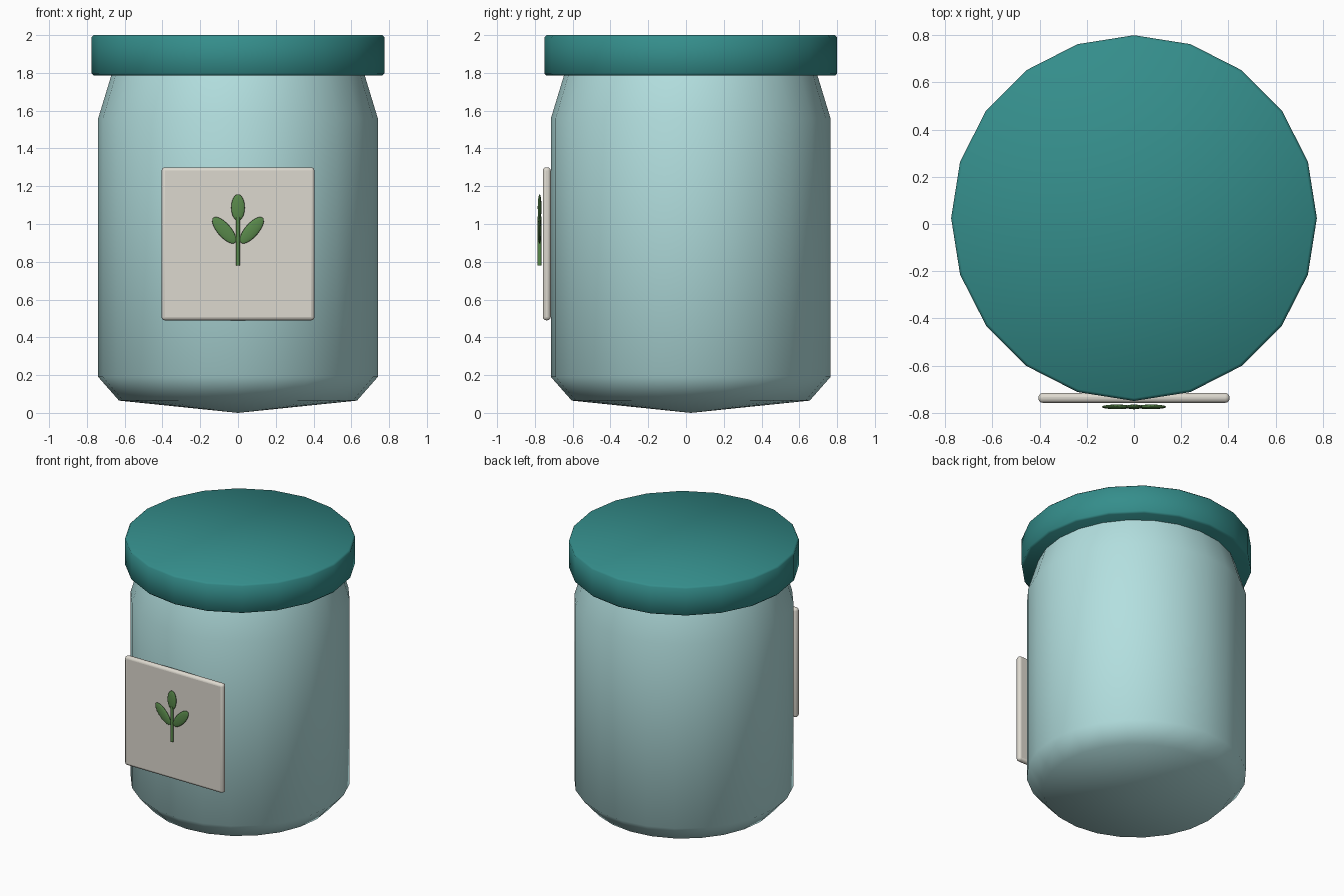
import bpy, math

if "Cube" in bpy.data.objects:
    bpy.data.objects.remove(bpy.data.objects["Cube"])

CY = 0.025  # centre of the jar in depth


def material(name, rgb):
    m = bpy.data.materials.new(name)
    m.diffuse_color = (*rgb, 1)
    m.use_nodes = True
    m.node_tree.nodes["Principled BSDF"].inputs["Base Color"].default_value = m.diffuse_color
    return m


GLASS = material("pale_glass", (0.45, 0.74, 0.74))
TEAL = material("teal", (0.035, 0.27, 0.26))
PAPER = material("paper", (0.72, 0.69, 0.62))
GREEN = material("leaf_green", (0.1, 0.25, 0.07))


def lathe(name, profile, sides, mat, angle):
    """Revolve (radius, z) points; the first and last radius are 0 (poles)."""
    rings = profile[1:-1]
    verts = [(0, CY, profile[0][1])]
    for r, z in rings:
        for i in range(sides):
            a = 2 * math.pi * i / sides
            verts.append((r * math.cos(a), CY + r * math.sin(a), z))
    verts.append((0, CY, profile[-1][1]))
    faces = []
    last = len(verts) - 1
    for i in range(sides):
        j = (i + 1) % sides
        faces.append((0, 1 + j, 1 + i))
        for k in range(len(rings) - 1):
            a, b = 1 + k * sides, 1 + (k + 1) * sides
            faces.append((a + i, a + j, b + j, b + i))
        top = 1 + (len(rings) - 1) * sides
        faces.append((top + i, top + j, last))
    mesh = bpy.data.meshes.new(name)
    mesh.from_pydata(verts, [], faces)
    ob = bpy.data.objects.new(name, mesh)
    bpy.context.collection.objects.link(ob)
    finish(ob, name, mat, angle)
    return ob


def finish(ob, name, mat, angle=60):
    ob.name = name
    ob.data.materials.append(mat)
    bpy.ops.object.select_all(action='DESELECT')
    ob.select_set(True)
    bpy.context.view_layer.objects.active = ob
    bpy.ops.object.shade_smooth_by_angle(angle=math.radians(angle))


# Jar body with chamfered foot, shallow pointed base and sloping shoulder
lathe("jar_body", [(0, 0), (0.63, 0.065), (0.74, 0.19), (0.74, 1.56),
                   (0.67, 1.79), (0.65, 1.85), (0, 1.85)], 24, GLASS, 60)

# Twenty-sided lid with softened rims
lathe("lid", [(0, 1.785), (0.763, 1.785), (0.775, 1.797), (0.775, 1.988),
              (0.763, 2.0), (0, 2.0)], 20, TEAL, 60)

# Flat label plate with rounded edges
bpy.ops.mesh.primitive_cube_add(size=1, location=(0, -0.737, 0.895))
label = bpy.context.object
label.scale = (0.81, 0.042, 0.81)
bpy.ops.object.transform_apply(location=False, rotation=False, scale=True)
bev = label.modifiers.new("rounded_edges", 'BEVEL')
bev.width = 0.018
bev.segments = 3
finish(label, "label", PAPER, 40)

# Sprig: stem and three leaves
bpy.ops.mesh.primitive_cylinder_add(vertices=12, radius=0.011, depth=0.26,
                                    location=(0, -0.775, 0.91))
finish(bpy.context.object, "stem", GREEN)

for name, x, z, tilt, length in (("leaf_top", 0, 1.087, 0, 0.07),
                                 ("leaf_right", 0.073, 0.967, 41, 0.088),
                                 ("leaf_left", -0.073, 0.967, -41, 0.088)):
    bpy.ops.mesh.primitive_uv_sphere_add(segments=20, ring_count=12, radius=1,
                                         location=(x, -0.775, z))
    leaf = bpy.context.object
    leaf.scale = (0.036, 0.01, length)
    leaf.rotation_euler = (0, math.radians(tilt), 0)
    finish(leaf, name, GREEN)
